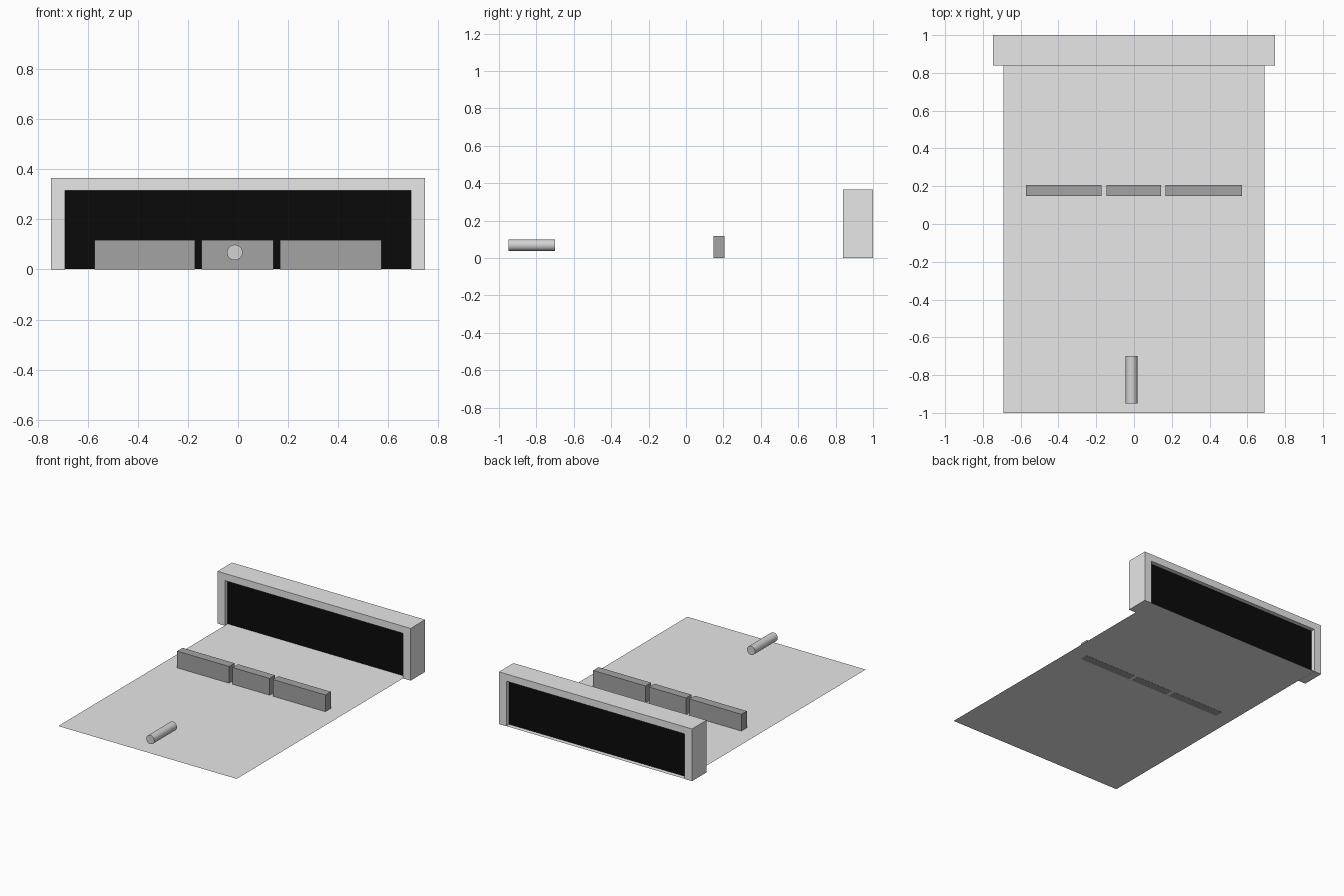
import bpy
import bmesh
import math
from mathutils import Matrix

if "Cube" in bpy.data.objects:
    bpy.data.objects.remove(bpy.data.objects["Cube"], do_unlink=True)


def material(name, grey):
    mat = bpy.data.materials.new(name)
    mat.use_nodes = True
    colour = (grey, grey, grey, 1)
    mat.diffuse_color = colour
    mat.node_tree.nodes["Principled BSDF"].inputs["Base Color"].default_value = colour
    return mat


light_grey = material("light grey", 0.8)
mid_grey = material("mid grey", 0.37)
soft_grey = material("soft grey", 0.65)
black = material("black", 0.003)


def finish(name, bm, mat):
    bmesh.ops.recalc_face_normals(bm, faces=bm.faces)
    mesh = bpy.data.meshes.new(name)
    bm.to_mesh(mesh)
    bm.free()
    mesh.materials.append(mat)
    obj = bpy.data.objects.new(name, mesh)
    bpy.context.collection.objects.link(obj)
    return obj


def box(name, x, y, z, mat):
    """Box from (min, max) ranges on each axis."""
    bm = bmesh.new()
    bmesh.ops.create_cube(bm, size=1)
    for v in bm.verts:
        for axis, (low, high) in enumerate((x, y, z)):
            v.co[axis] = high if v.co[axis] > 0 else low
    return finish(name, bm, mat)


half_floor, half_frame = 0.69, 0.747
frame_front, frame_back = 0.84, 1.0
opening_top, frame_top = 0.315, 0.365

# Floor sheet, a hair above the wall undersides
bm = bmesh.new()
corners = [(-half_floor, -1), (half_floor, -1), (half_floor, 1), (-half_floor, 1)]
bm.faces.new([bm.verts.new((x, y, 0.001)) for x, y in corners])
floor = finish("floor", bm, light_grey)
if floor.data.polygons[0].normal.z < 0:
    floor.data.flip_normals()

# Gate frame: an upside-down U profile extruded front to back
profile = [(-half_frame, 0), (-half_frame, frame_top), (half_frame, frame_top),
           (half_frame, 0), (half_floor, 0), (half_floor, opening_top),
           (-half_floor, opening_top), (-half_floor, 0)]
bm = bmesh.new()
face = bm.faces.new([bm.verts.new((x, frame_front, z)) for x, z in profile])
made = bmesh.ops.extrude_face_region(bm, geom=[face])["geom"]
bmesh.ops.translate(bm, vec=(0, frame_back - frame_front, 0),
                    verts=[g for g in made if isinstance(g, bmesh.types.BMVert)])
finish("gate_frame", bm, light_grey)

# Dark panel recessed in the opening on both sides
recess = 0.03
box("gate_panel", (-half_floor, half_floor),
    (frame_front + recess, frame_back - recess), (0.002, opening_top), black)

# Row of three low walls
for name, x in (("right_wall", (-0.573, -0.172)),
                ("middle_wall", (-0.145, 0.142)),
                ("left_wall", (0.167, 0.573))):
    box(name, x, (0.147, 0.207), (0, 0.118), mid_grey)

# Round rod floating above the floor, pointing at the gate
bm = bmesh.new()
bmesh.ops.create_cone(bm, cap_ends=True, segments=32, radius1=0.031, radius2=0.031,
                      depth=0.25,
                      matrix=Matrix.Translation((-0.013, -0.825, 0.068))
                      @ Matrix.Rotation(math.pi / 2, 4, "X"))
rod = finish("rod", bm, soft_grey)
bpy.ops.object.select_all(action="DESELECT")
rod.select_set(True)
bpy.context.view_layer.objects.active = rod
bpy.ops.object.shade_smooth_by_angle()
